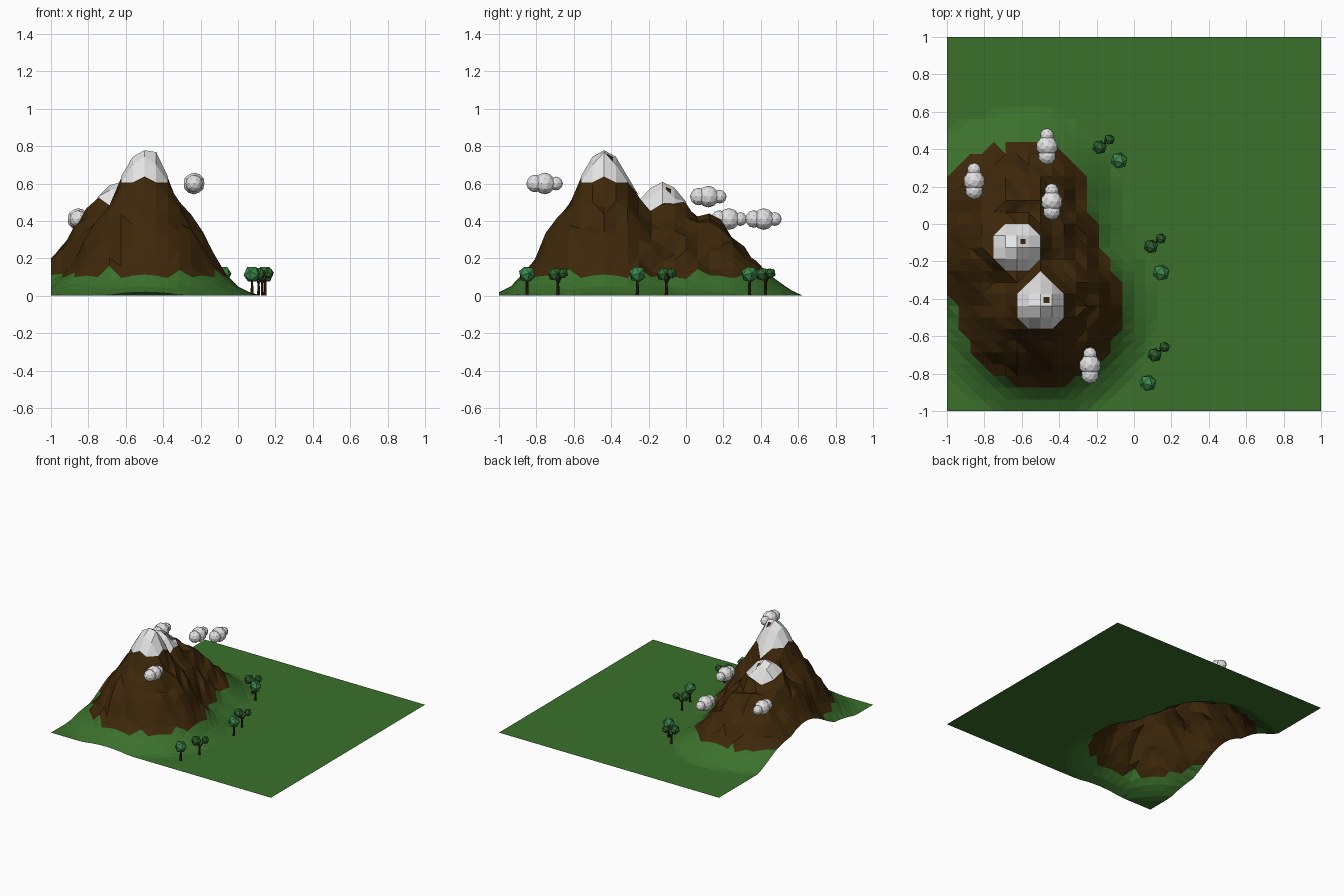
import bpy, bmesh, math, random
from mathutils import Vector

if "Cube" in bpy.data.objects:
    bpy.data.objects.remove(bpy.data.objects["Cube"])

random.seed(4)


def mat(name, rgb):
    m = bpy.data.materials.new(name)
    m.diffuse_color = (*rgb, 1)
    m.use_nodes = True
    m.node_tree.nodes["Principled BSDF"].inputs["Base Color"].default_value = m.diffuse_color
    return m


GRASS = mat("grass green", (0.043, 0.165, 0.025))
ROCK = mat("rock brown", (0.047, 0.0205, 0.003))
SNOW = mat("snow white", (0.78, 0.78, 0.79))
CLOUD = mat("cloud white", (0.76, 0.76, 0.76))
LEAF = mat("leaf green", (0.045, 0.25, 0.07))
DARK_LEAF = mat("dark leaf green", (0.03, 0.13, 0.03))
BARK = mat("bark brown", (0.03, 0.013, 0.005))

# Hills: ridge start, ridge end, (distance, height) profile
HILLS = [
    ((-0.5, -0.4375), (-0.5, -0.4375),
     [(0, .77), (.0625, .735), (.12, .64), (.2, .47), (.3, .35), (.4, .16), (.44, .11), (.5, .05), (.6, 0)]),
    ((-0.625, -0.125), (-0.65, -0.125),
     [(0, .6), (.0625, .57), (.12, .49), (.2, .40), (.35, .2), (.42, .12), (.5, .05), (.6, 0)]),
    ((-0.72, 0.09), (-0.57, 0.13),
     [(0, .43), (.08, .39), (.16, .27), (.28, .14), (.32, .11), (.4, .05), (.48, 0)]),
]


def profile(pts, d):
    for (d0, h0), (d1, h1) in zip(pts, pts[1:]):
        if d <= d1:
            return h0 + (h1 - h0) * (d - d0) / (d1 - d0)
    return 0


def height(x, y):
    p, best = Vector((x, y)), 0
    for a, b, pts in HILLS:
        a, b = Vector(a), Vector(b)
        ab = b - a
        t = max(0, min(1, (p - a).dot(ab) / ab.length_squared)) if ab.length else 0
        best = max(best, profile(pts, (p - a - ab * t).length))
    return best


def finish(name, bm, mats):
    me = bpy.data.meshes.new(name)
    bm.to_mesh(me)
    bm.free()
    for m in mats:
        me.materials.append(m)
    ob = bpy.data.objects.new(name, me)
    bpy.context.collection.objects.link(ob)
    return ob


# Terrain: one sheet with mountains, rock above the grass line
N, S = 32, 2 / 32
Z = {}
for i in range(N + 1):
    for j in range(N + 1):
        x, y = -1 + i * S, -1 + j * S
        h = height(x, y)
        rough = random.uniform(-0.028, 0.028) if 0.12 < h < 0.55 and i > 0 else 0
        Z[i, j] = h + rough
Z[9, 9] = 0.76  # flat shoulder beside the main summit
bm = bmesh.new()
grid = {k: bm.verts.new((-1 + k[0] * S, -1 + k[1] * S, z)) for k, z in Z.items()}
for i in range(N):
    for j in range(N):
        bm.faces.new([grid[i, j], grid[i + 1, j], grid[i + 1, j + 1], grid[i, j + 1]])
bmesh.ops.triangulate(bm, faces=bm.faces[:])
for f in bm.faces:
    f.material_index = 1 if f.calc_center_median().z > 0.112 else 0
finish("terrain", bm, [GRASS, ROCK])

# Snow caps: eight-sided sheets lying just over the summits
for ci, cj, north in ((8, 9, 3), (6, 14, 2)):
    def inside(i, j):
        di, dj = abs(i - ci), j - cj
        return di <= 2 and -2 <= dj <= north and di + abs(dj) <= 3
    bm = bmesh.new()
    caps = {}
    for i in range(ci - 2, ci + 3):
        for j in range(cj - 2, cj + north + 1):
            if inside(i, j):
                caps[i, j] = bm.verts.new((-1 + i * S, -1 + j * S, Z[i, j] + 0.008))
    for i in range(ci - 2, ci + 2):
        for j in range(cj - 2, cj + north):
            corners = [(i, j), (i + 1, j), (i + 1, j + 1), (i, j + 1)]
            kept = [caps[c] for c in corners if c in caps]
            if len(kept) >= 3:
                bm.faces.new(kept)
    finish("snow_cap", bm, [SNOW])


def ball(name, pos, r, subdiv, m, turn=0):
    bm = bmesh.new()
    bmesh.ops.create_icosphere(bm, subdivisions=subdiv, radius=r)
    ob = finish(name, bm, [m])
    ob.location = pos
    ob.rotation_euler = (turn, turn * 0.6, turn)


def stick(name, a, b, r):
    a, b = Vector(a), Vector(b)
    bm = bmesh.new()
    bmesh.ops.create_cone(bm, cap_ends=True, segments=6, radius1=r, radius2=r * 0.7,
                          depth=(b - a).length)
    ob = finish(name, bm, [BARK])
    ob.location = (a + b) / 2
    ob.rotation_mode = 'QUATERNION'
    ob.rotation_quaternion = (b - a).to_track_quat('Z', 'Y')


# Trees: each group has one round tree and one forked tree with two crowns
for x, y, fx, fy in ((-0.08, 0.34, -0.165, 0.425), (0.145, -0.26, 0.11, -0.105),
                     (0.075, -0.85, 0.13, -0.685)):
    g = height(x, y) + 0.001
    stick("round_tree_trunk", (x, y, g), (x, y, 0.1), 0.009)
    ball("round_tree_crown", (x, y, 0.115), 0.047, 1, LEAF, 0.5)
    g = height(fx, fy) + 0.001
    stick("forked_tree_trunk", (fx, fy, g), (fx, fy, 0.08), 0.009)
    for dx, dy, z, r in ((-0.02, -0.015, 0.115, 0.04), (0.033, 0.027, 0.12, 0.03)):
        stick("forked_tree_branch", (fx, fy, 0.065), (fx + dx, fy + dy, z), 0.006)
        ball("forked_tree_crown", (fx + dx, fy + dy, z), r, 1, DARK_LEAF, 0.5)

# Clouds: three puffs in a row along y
for x, y, z in ((-0.465, 0.415, 0.41), (-0.855, 0.23, 0.41), (-0.44, 0.12, 0.53), (-0.235, -0.755, 0.6)):
    for dy, r in ((0, 0.058), (-0.052, 0.047), (0.06, 0.037)):
        ball("cloud_puff", (x, y + dy, z), r, 2, CLOUD)
